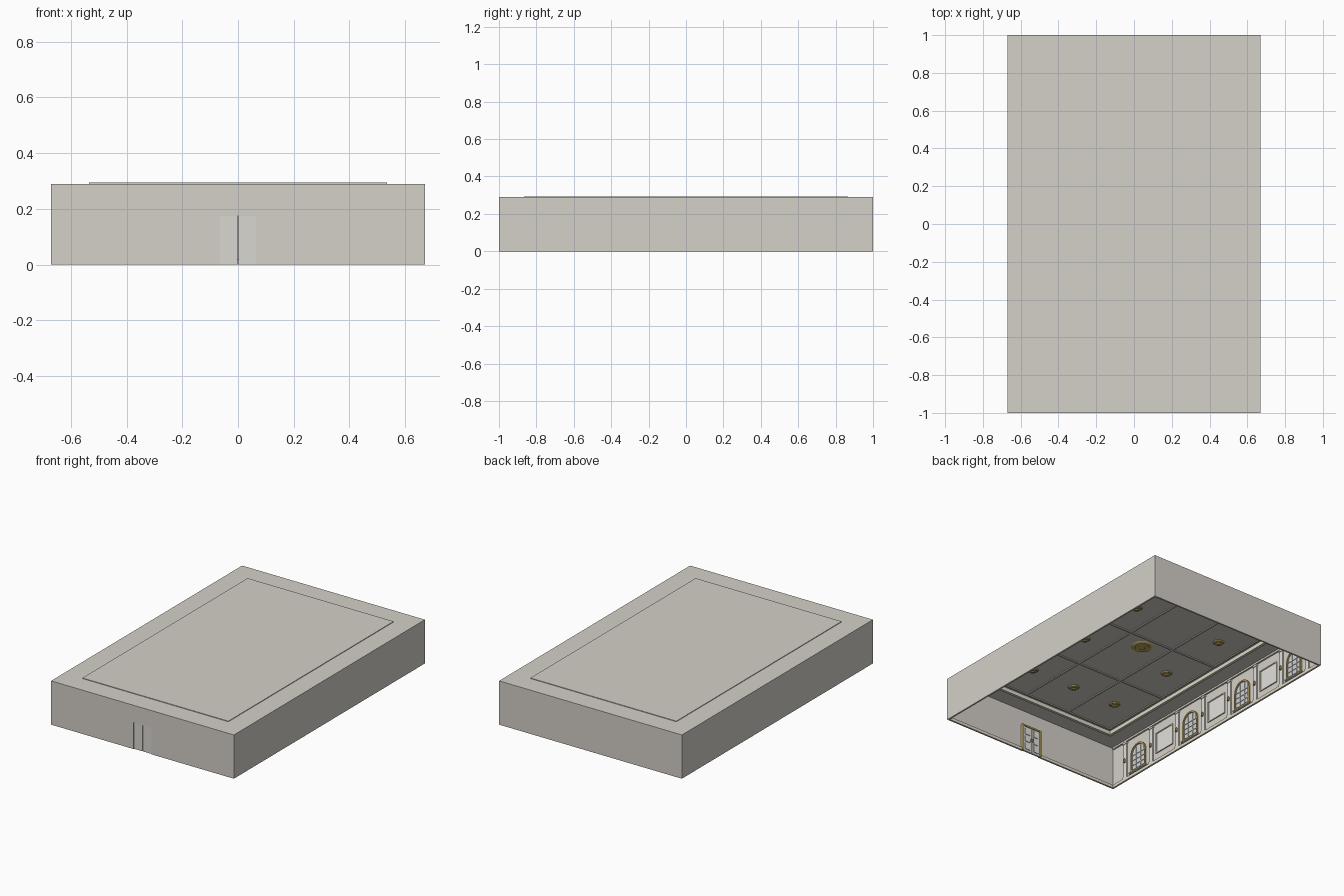
import bpy, bmesh, math

if "Cube" in bpy.data.objects:
    bpy.data.objects.remove(bpy.data.objects["Cube"])


def material(name, r, g, b):
    m = bpy.data.materials.new(name)
    m.use_nodes = True
    m.diffuse_color = (r, g, b, 1)
    m.node_tree.nodes["Principled BSDF"].inputs["Base Color"].default_value = (r, g, b, 1)
    return m


PLASTER = material("warm plaster", 0.66, 0.63, 0.58)
TRIM = material("cream trim", 0.74, 0.69, 0.58)
WHITE = material("white panel", 0.76, 0.75, 0.71)
GOLD = material("antique gold", 0.56, 0.42, 0.14)
GLASS = material("pale glass", 0.62, 0.66, 0.66)
DOOR = material("door paint", 0.70, 0.68, 0.63)

HX, HY, TOP = 0.67, 1.0, 0.29       # room half sizes and height
TX, TY, RISE = 0.535, 0.865, 0.004  # raised ceiling tray


def finish(bm, name, mat):
    bmesh.ops.recalc_face_normals(bm, faces=bm.faces)
    mesh = bpy.data.meshes.new(name)
    bm.to_mesh(mesh)
    bm.free()
    mesh.materials.append(mat)
    ob = bpy.data.objects.new(name, mesh)
    bpy.context.collection.objects.link(ob)
    return ob


def add_box(bm, lo, hi):
    made = bmesh.ops.create_cube(bm, size=1)["verts"]
    for v in made:
        v.co = [(a + b) / 2 + c * (b - a) for a, b, c in zip(lo, hi, v.co)]


def boxes(name, mat, items):
    bm = bmesh.new()
    for lo, hi in items:
        add_box(bm, lo, hi)
    return finish(bm, name, mat)


def frame_boxes(hx, hy, w, z0, z1):
    """Four bars forming a rectangular ring that lies inside hx, hy."""
    return [((-hx, -hy, z0), (-hx + w, hy, z1)), ((hx - w, -hy, z0), (hx, hy, z1)),
            ((-hx + w, -hy, z0), (hx - w, -hy + w, z1)), ((-hx + w, hy - w, z0), (hx - w, hy, z1))]


def rect(bm, hx, hy, z):
    return [bm.verts.new((x, y, z)) for x, y in ((-hx, -hy), (hx, -hy), (hx, hy), (-hx, hy))]


# Room shell: open below, with a tray raised in the ceiling and a doorway in front
DW, DH = 0.065, 0.175
bm = bmesh.new()
rings = [rect(bm, HX, HY, 0), rect(bm, HX, HY, TOP), rect(bm, TX, TY, TOP), rect(bm, TX, TY, TOP + RISE)]
for a, b in zip(rings, rings[1:]):
    for i in range(4):
        if a is rings[0] and i == 0:
            continue
        j = (i + 1) % 4
        bm.faces.new((a[i], a[j], b[j], b[i]))
bm.faces.new(rings[-1])
outline = [(-DW, 0), (-DW, DH), (DW, DH), (DW, 0)]
opening = [bm.verts.new((x, -HY, z)) for x, z in outline]
bm.faces.new([rings[0][0], *opening, rings[0][1], rings[1][1], rings[1][0]])
finish(bm, "room_shell", PLASTER)

# Ceiling moulding, beams and cornice
boxes("tray_moulding", TRIM, frame_boxes(TX, TY, 0.018, TOP - 0.025, TOP))
boxes("tray_inner_bead", TRIM, frame_boxes(TX - 0.03, TY - 0.03, 0.008, TOP - 0.003, TOP + 0.003))
zb = (TOP - 0.003, TOP + 0.003)
beams = [((x - 0.006, -TY + 0.03, zb[0]), (x + 0.006, TY - 0.03, zb[1])) for x in (-0.167, 0.167)]
beams += [((-TX + 0.03, y - 0.006, zb[0]), (TX - 0.03, y + 0.006, zb[1])) for y in (-0.33, 0.17, 0.67)]
boxes("ceiling_beams", PLASTER, beams)


def medallion(name, x, y, r):
    bm = bmesh.new()
    for radius, depth in ((r, 0.006), (r * 0.7, 0.010), (r * 0.3, 0.016)):
        made = bmesh.ops.create_cone(bm, cap_ends=True, segments=24, radius1=radius * 0.85,
                                     radius2=radius, depth=depth)["verts"]
        bmesh.ops.translate(bm, verts=made, vec=(x, y, TOP + 0.003 - depth / 2))
    finish(bm, name, GOLD)


medallion("centre_medallion", 0, 0.08, 0.07)
for y in (-0.58, -0.08, 0.42):
    for x in (-0.33, 0.33):
        medallion("small_medallion", x, y, 0.035)
medallion("small_medallion", 0, -0.58, 0.035)


# Side walls: every part is given by side, depth from the wall, y range and z range
def wall_box(s, d0, d1, y0, y1, z0, z1):
    xs = sorted((s * (HX - d0), s * (HX - d1)))
    return (xs[0], y0, z0), (xs[1], y1, z1)


def wall_frame(s, d0, d1, yc, hw, z0, z1, w):
    return [wall_box(s, d0, d1, yc - hw, yc - hw + w, z0, z1),
            wall_box(s, d0, d1, yc + hw - w, yc + hw, z0, z1),
            wall_box(s, d0, d1, yc - hw + w, yc + hw - w, z0, z0 + w),
            wall_box(s, d0, d1, yc - hw + w, yc + hw - w, z1 - w, z1)]


def arch(yc, hw, z0, spring, n=14):
    pts = [(yc + hw, z0)]
    pts += [(yc + hw * math.cos(math.pi * i / n), spring + hw * math.sin(math.pi * i / n)) for i in range(n + 1)]
    return pts + [(yc - hw, z0)]


def window(s, yc):
    z0, spring, hw, w = 0.035, 0.15, 0.07, 0.010
    outer, inner = arch(yc, hw, z0, spring), arch(yc, hw - w, z0 + w, spring)
    x0, x1 = s * (HX - 0.001), s * (HX - 0.012)
    # gilt arched surround
    bm = bmesh.new()
    loops = [[bm.verts.new((x, y, z)) for y, z in pts]
             for x, pts in ((x0, outer), (x1, outer), (x1, inner), (x0, inner))]
    for a, b in zip(loops, loops[1:]):
        for i in range(len(a)):
            j = (i + 1) % len(a)
            bm.faces.new((a[i], a[j], b[j], b[i]))
    finish(bm, "window_frame", GOLD)
    # glazing
    bm = bmesh.new()
    bm.faces.new([bm.verts.new((s * (HX - 0.004), y, z)) for y, z in inner])
    finish(bm, "window_glass", GLASS)
    # glazing bars
    bars = [wall_box(s, 0.004, 0.008, yc + k - 0.002, yc + k + 0.002, z0 + w, spring + 0.05)
            for k in (-0.022, 0.022)]
    bars += [wall_box(s, 0.004, 0.008, yc - hw + w, yc + hw - w, z - 0.002, z + 0.002)
             for z in (0.08, 0.115, spring)]
    boxes("window_bars", WHITE, bars)
    boxes("window_sill", TRIM, [wall_box(s, 0.001, 0.018, yc - 0.08, yc + 0.08, z0 - 0.008, z0)])


for s in (-1, 1):
    for yc in (-0.75, -0.25, 0.25, 0.75):
        window(s, yc)
    for yc in (-0.5, 0, 0.5):
        boxes("wall_panel", WHITE, [wall_box(s, 0.001, 0.004, yc - 0.078, yc + 0.078, 0.07, 0.21)])
        boxes("panel_moulding", TRIM, wall_frame(s, 0.001, 0.008, yc, 0.08, 0.068, 0.212, 0.007))
    pilasters, caps, lamps = [], [], []
    for i in range(8):
        yc = -0.875 + 0.25 * i
        pilasters.append(wall_box(s, 0.001, 0.008, yc - 0.016, yc + 0.016, 0.02, 0.27))
        caps += [wall_box(s, 0.001, 0.012, yc - 0.02, yc + 0.02, z, z + 0.012) for z in (0.02, 0.262)]
        lamps.append(wall_box(s, 0.008, 0.02, yc - 0.006, yc + 0.006, 0.13, 0.155))
    boxes("pilasters", WHITE, pilasters)
    boxes("pilaster_caps", TRIM, caps)
    boxes("wall_lamps", GOLD, lamps)
    boxes("side_skirting", TRIM, [wall_box(s, 0.001, 0.012, -0.99, 0.99, 0, 0.02)])
    boxes("side_cornice", TRIM, [wall_box(s, 0.001, 0.012, -0.99, 0.99, 0.276, 0.288)])

# End wall skirting, broken by the doorway
boxes("end_skirting", TRIM, [((-0.66, 0.988, 0), (0.66, 0.999, 0.02)),
                             ((-0.66, -0.999, 0), (-DW - 0.012, -0.988, 0.02)),
                             ((DW + 0.012, -0.999, 0), (0.66, -0.988, 0.02))])

# Double door with raised panels, handles and a gilt inner surround
for s in (-1, 1):
    def leaf(x0, x1, y0, y1, z0, z1):
        xs = sorted((s * x0, s * x1))
        return (xs[0], y0, z0), (xs[1], y1, z1)
    boxes("door_leaf", DOOR, [leaf(0.001, DW - 0.001, -0.997, -0.985, 0.001, DH - 0.001)])
    boxes("door_panels", WHITE, [leaf(0.014, 0.052, -0.985, -0.981, z0, z1)
                                 for z0, z1 in ((0.015, 0.06), (0.07, 0.11), (0.12, 0.163))])
    boxes("door_handle", GOLD, [leaf(0.004, 0.009, -0.985, -0.974, 0.08, 0.1)])
    boxes("door_jamb", GOLD, [leaf(DW, DW + 0.01, -0.999, -0.98, 0, DH)])
boxes("door_lintel", GOLD, [((-DW - 0.01, -0.999, DH), (DW + 0.01, -0.98, DH + 0.01))])
